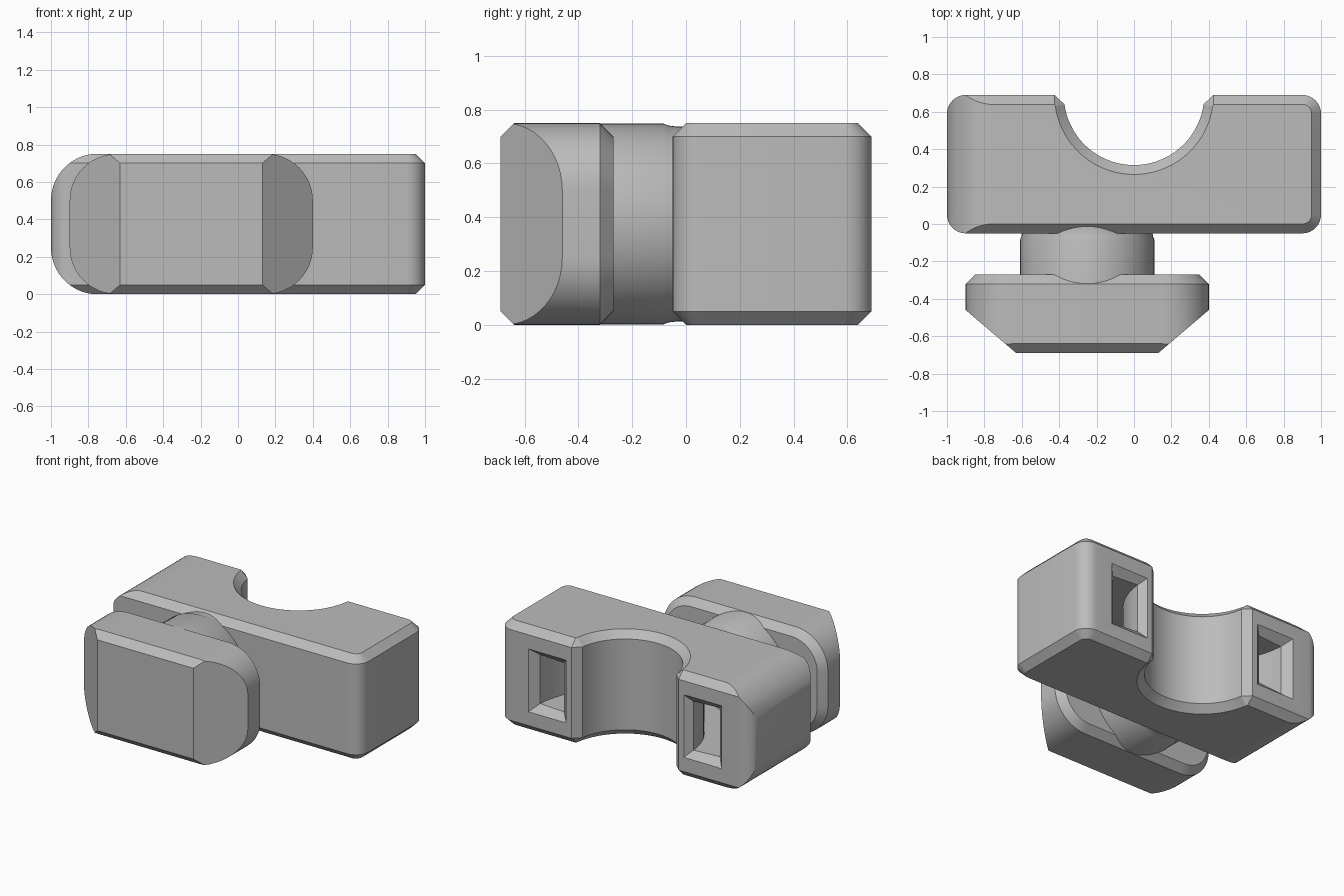
import bpy, bmesh
from math import sin, cos, pi, asin, radians
from mathutils import Vector

cube = bpy.data.objects.get("Cube")
if cube:
    bpy.data.objects.remove(cube, do_unlink=True)

GREY = 0.5
H = 0.75          # overall height
C = 0.05          # chamfer size
BACK = 0.69       # rear plane

grey = bpy.data.materials.new("plain grey")
grey.use_nodes = True
grey.diffuse_color = (GREY, GREY, GREY, 1)
grey.node_tree.nodes["Principled BSDF"].inputs["Base Color"].default_value = (GREY, GREY, GREY, 1)


def loft(rings):
    """Closed solid through rings of equal point count."""
    bm = bmesh.new()
    loops = [[bm.verts.new(p) for p in ring] for ring in rings]
    for a, b in zip(loops, loops[1:]):
        for i in range(len(a)):
            j = (i + 1) % len(a)
            bm.faces.new((a[i], a[j], b[j], b[i]))
    bm.faces.new(loops[0])
    bm.faces.new(loops[-1])
    bmesh.ops.recalc_face_normals(bm, faces=bm.faces)
    return bm


def cut(bm, point, normal):
    """Slice away everything beyond a plane and close the gap."""
    geom = bm.verts[:] + bm.edges[:] + bm.faces[:]
    bmesh.ops.bisect_plane(bm, geom=geom, plane_co=point, plane_no=Vector(normal).normalized(),
                           clear_outer=True, dist=1e-5)
    bmesh.ops.holes_fill(bm, edges=[e for e in bm.edges if e.is_boundary])
    bmesh.ops.recalc_face_normals(bm, faces=bm.faces)


def finish(bm, name):
    mesh = bpy.data.meshes.new(name)
    bm.to_mesh(mesh)
    bm.free()
    ob = bpy.data.objects.new(name, mesh)
    bpy.context.collection.objects.link(ob)
    mesh.materials.append(grey)
    return ob


def smooth(ob):
    bpy.ops.object.select_all(action='DESELECT')
    ob.select_set(True)
    bpy.context.view_layer.objects.active = ob
    bpy.ops.object.shade_smooth_by_angle(angle=radians(25))


def boolean(ob, cutter, operation):
    mod = ob.modifiers.new(operation.lower(), 'BOOLEAN')
    mod.operation, mod.object, mod.solver = operation, cutter, 'EXACT'
    bpy.context.view_layer.objects.active = ob
    bpy.ops.object.modifier_apply(modifier=mod.name)
    bpy.data.objects.remove(cutter, do_unlink=True)


def arc(cx, cy, r, a0, a1, n):
    return [(cx + r * cos(a0 + (a1 - a0) * i / n), cy + r * sin(a0 + (a1 - a0) * i / n))
            for i in range(n + 1)]


def rounded_rect(x0, x1, z0, z1, r, n=12):
    corners = ((x1 - r, z1 - r), (x0 + r, z1 - r), (x0 + r, z0 + r), (x1 - r, z0 + r))
    return [p for k, (cx, cz) in enumerate(corners)
            for p in arc(cx, cz, r, k * pi / 2, (k + 1) * pi / 2, n)]


# Clamp body: plan outline with a half-round seat, lofted with chamfered rims
def body_plan(o):
    r, seat = 0.1, 0.375 + o
    x, y0, y1 = 1 - o, -C + o, BACK - o
    k = r - o
    a = asin((0.05 if o == 0 else 0.06) / seat)
    pts = arc(x - k, y1 - k, k, 0, pi / 2, 8)
    pts.append((0.425, y1))
    pts += arc(0, BACK, seat, -a, a - pi, 48)
    pts.append((-0.425, y1))
    pts += arc(k - x, y1 - k, k, pi / 2, pi, 8)
    pts += arc(k - x, y0 + k, k, pi, 1.5 * pi, 8)
    pts += arc(x - k, y0 + k, k, 1.5 * pi, 2 * pi, 8)
    return pts


levels = ((0, C), (C, 0), (H - C, 0), (H, C))
body = finish(loft([[(x, y, z) for x, y in body_plan(o)] for z, o in levels]), "clamp_body")

# Large rounding of the right end
end_r = 0.25
end_profile = (arc(end_r - 1, H - end_r, end_r, pi / 2, pi, 16)
               + arc(end_r - 1, end_r, end_r, pi, 1.5 * pi, 16))
end_profile = [(1.2, H + 0.001)] + [(x, z + (0.001 if z > H / 2 else -0.001)) for x, z in end_profile] + [(1.2, -0.001)]
rounding = finish(loft([[(x, y, z) for x, z in end_profile] for y in (-0.2, 0.9)]), "end_rounding")
boolean(body, rounding, 'INTERSECT')

# Curved strap channel running between flared mouths in both arm tips
def section(angle, mid, half_w, half_h):
    return [((mid + u * half_w) * cos(angle), BACK + (mid + u * half_w) * sin(angle), H / 2 + v * half_h)
            for u, v in ((-1, -1), (1, -1), (1, 1), (-1, 1))]


def mouth(side):
    return [(side * (0.615 + u * 0.16), BACK + 0.01, H / 2 + v * 0.235)
            for u, v in ((-1, -1), (1, -1), (1, 1), (-1, 1))]


start = asin(C / 0.615)
steps = 32
sections = [section(-start - (pi - 2 * start) * i / steps, 0.615, 0.1, 0.175) for i in range(steps + 1)]
channel = finish(loft([mouth(1)] + sections + [mouth(-1)]), "strap_channel")
boolean(body, channel, 'DIFFERENCE')
smooth(body)

# Round neck between body and head
HX = -0.25
neck_rings = [[(HX + 0.96 * r * cos(t), y, H / 2 + r * sin(t)) for t in [2 * pi * i / 64 for i in range(64)]]
              for y, r in ((-0.5, 0.374), (-0.085, 0.374), (-0.065, 0.366), (-0.03, 0.362), (0.0, 0.362))]
smooth(finish(loft(neck_rings), "neck"))

# Head: rounded block with a chamfered rear rim and cut front sides
head_rings = [[(x, y, z) for x, z in rounded_rect(HX - 0.65 + o, HX + 0.65 - o, o, H - o, 0.25 - o)]
              for y, o in ((-0.27, C), (-0.32, 0), (-BACK, 0))]
head = loft(head_rings)
for s in (-1, 1):
    cut(head, (HX + s * 0.38, -BACK, 0), (s * 0.23, -0.27, 0))
    cut(head, (0, -BACK, H / 2 + s * (H / 2 - C)), (0, -1, s))
smooth(finish(head, "clamp_head"))
